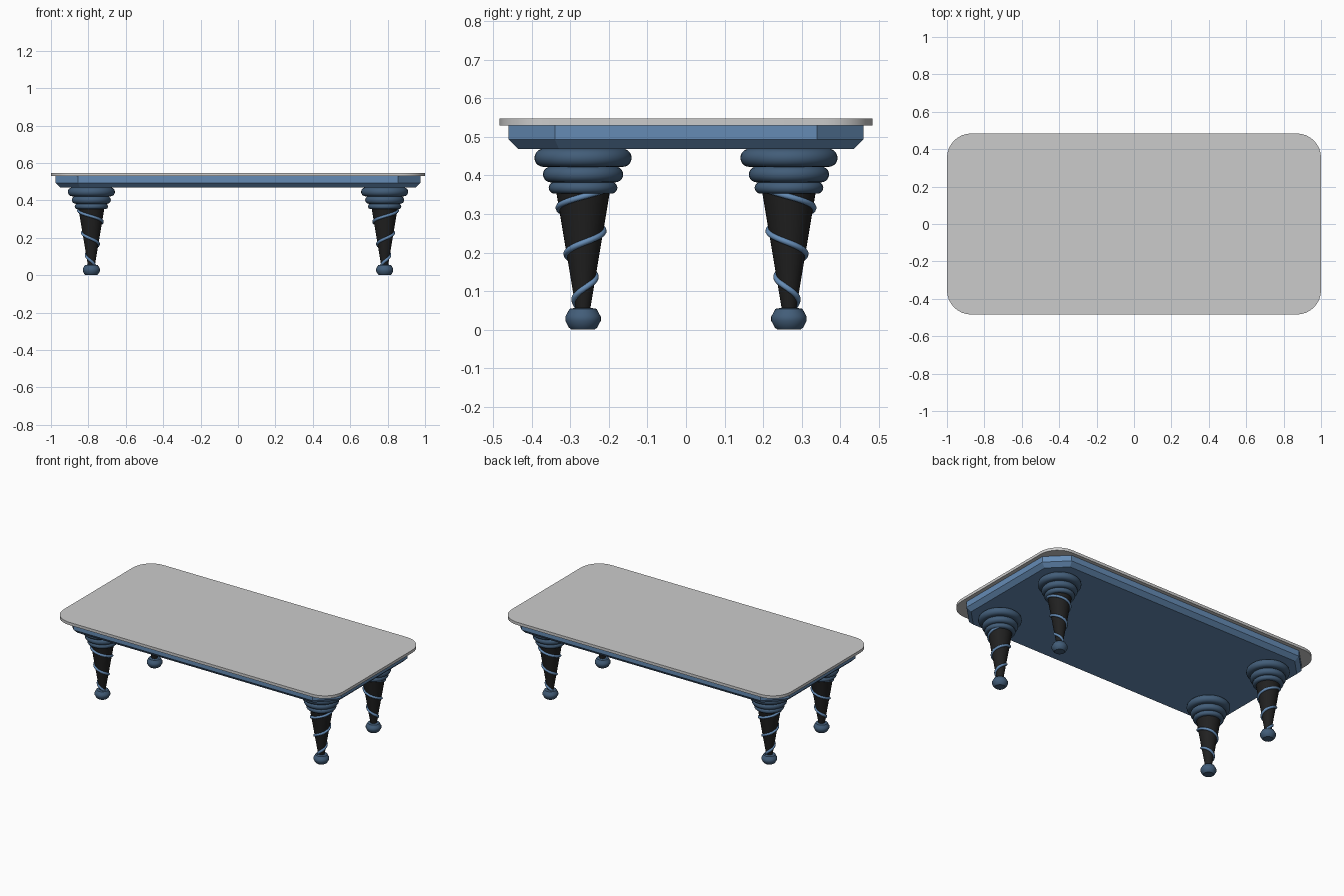
import bpy, bmesh, math
from math import sin, cos, pi

if "Cube" in bpy.data.objects:
    bpy.data.objects.remove(bpy.data.objects["Cube"])


def material(name, color):
    m = bpy.data.materials.new(name)
    m.diffuse_color = (*color, 1)
    m.use_nodes = True
    m.node_tree.nodes["Principled BSDF"].inputs["Base Color"].default_value = m.diffuse_color
    return m


BLUE = material("blue_paint", (0.13, 0.26, 0.46))
NAVY = material("dark_blue_paint", (0.055, 0.11, 0.19))
BLACK = material("black_wood", (0.015, 0.015, 0.015))


def finish(name, bm, mat=None, smooth=None):
    bmesh.ops.recalc_face_normals(bm, faces=bm.faces)
    me = bpy.data.meshes.new(name)
    bm.to_mesh(me)
    bm.free()
    ob = bpy.data.objects.new(name, me)
    bpy.context.collection.objects.link(ob)
    if mat:
        me.materials.append(mat)
    if smooth:
        bpy.ops.object.select_all(action='DESELECT')
        ob.select_set(True)
        bpy.context.view_layer.objects.active = ob
        bpy.ops.object.shade_smooth_by_angle(angle=math.radians(smooth))
    return ob


def loft(name, rings, mat=None, smooth=None):
    """Skin equal-length rings of points and cap both ends."""
    bm = bmesh.new()
    loops = [[bm.verts.new(p) for p in r] for r in rings]
    n = len(loops[0])
    for a, b in zip(loops, loops[1:]):
        for i in range(n):
            j = (i + 1) % n
            bm.faces.new((a[i], a[j], b[j], b[i]))
    bm.faces.new(loops[0])
    bm.faces.new(loops[-1])
    return finish(name, bm, mat, smooth)


def lathe(name, profile, x, y, mat, n=32, smooth=40):
    rings = [[(x + r * cos(2 * pi * i / n), y + r * sin(2 * pi * i / n), z)
              for i in range(n)] for r, z in profile]
    return loft(name, rings, mat, smooth)


# Table top: thin rounded rectangle
def rounded_rect(hx, hy, r, z, seg=8):
    pts = []
    for k, (sx, sy) in enumerate([(1, 1), (-1, 1), (-1, -1), (1, -1)]):
        for i in range(seg + 1):
            a = (k + i / seg) * pi / 2
            pts.append((sx * (hx - r) + r * cos(a), sy * (hy - r) + r * sin(a), z))
    return pts


loft("table_top", [rounded_rect(1, 0.484, 0.13, z) for z in (0.53, 0.548)], smooth=30)


# Apron: cut corners and a bevelled underside
def cut_rect(inset, z, c=0.12):
    hx, hy = 0.975 - inset, 0.46 - inset
    c -= inset * 0.586
    return [(hx, -hy + c, z), (hx, hy - c, z), (hx - c, hy, z), (-hx + c, hy, z),
            (-hx, hy - c, z), (-hx, -hy + c, z), (-hx + c, -hy, z), (hx - c, -hy, z)]


loft("apron", [cut_rect(0.026, 0.468), cut_rect(0, 0.493), cut_rect(0, 0.53)], BLUE)


def bulge(r, z0, z1, n=10):
    h = (z1 - z0) / 2
    return [(r - h + h * sin(pi * i / n), z0 + h - h * cos(pi * i / n)) for i in range(n + 1)]


def spiral(name, x, y, sx, sy, n=90):
    """Tube winding up the tapered shaft."""
    cu = bpy.data.curves.new(name, 'CURVE')
    cu.dimensions = '3D'
    cu.bevel_depth = 0.008
    cu.bevel_resolution = 2
    cu.use_fill_caps = True
    sp = cu.splines.new('POLY')
    sp.points.add(n)
    for i, p in enumerate(sp.points):
        z = 0.05 + 0.31 * i / n
        r = 0.018 + 0.052 * (z - 0.05) / 0.302
        a = 2 * pi * (z - 0.225) / 0.12
        p.co = (x + sx * r * cos(a), y + sy * r * sin(a), z, 1)
    sp.use_smooth = True
    ob = bpy.data.objects.new(name, cu)
    bpy.context.collection.objects.link(ob)
    cu.materials.append(BLUE)
    bpy.ops.object.select_all(action='DESELECT')
    ob.select_set(True)
    bpy.context.view_layer.objects.active = ob
    bpy.ops.object.convert(target='MESH')


# Four legs, mirrored so the spirals run in opposite directions
FOOT = [(0.03, 0), (0.037, 0.006), (0.046, 0.023), (0.046, 0.034),
        (0.042, 0.041), (0.035, 0.054), (0.018, 0.057)]
for sx, xn in ((-1, "left"), (1, "right")):
    for sy, yn in ((1, "front"), (-1, "back")):
        x, y, tag = sx * 0.784, -sy * 0.267, f"{yn}_{xn}_leg"
        lathe(tag + "_foot", FOOT, x, y, NAVY)
        lathe(tag + "_shaft", [(0.018, 0.05), (0.07, 0.36)], x, y, BLACK)
        for part, r, z0, z1 in (("lower", 0.089, 0.353, 0.383),
                                ("middle", 0.104, 0.382, 0.423),
                                ("upper", 0.126, 0.422, 0.469)):
            lathe(f"{tag}_{part}_ring", bulge(r, z0, z1), x, y, NAVY)
        spiral(tag + "_spiral", x, y, sx, sy)
